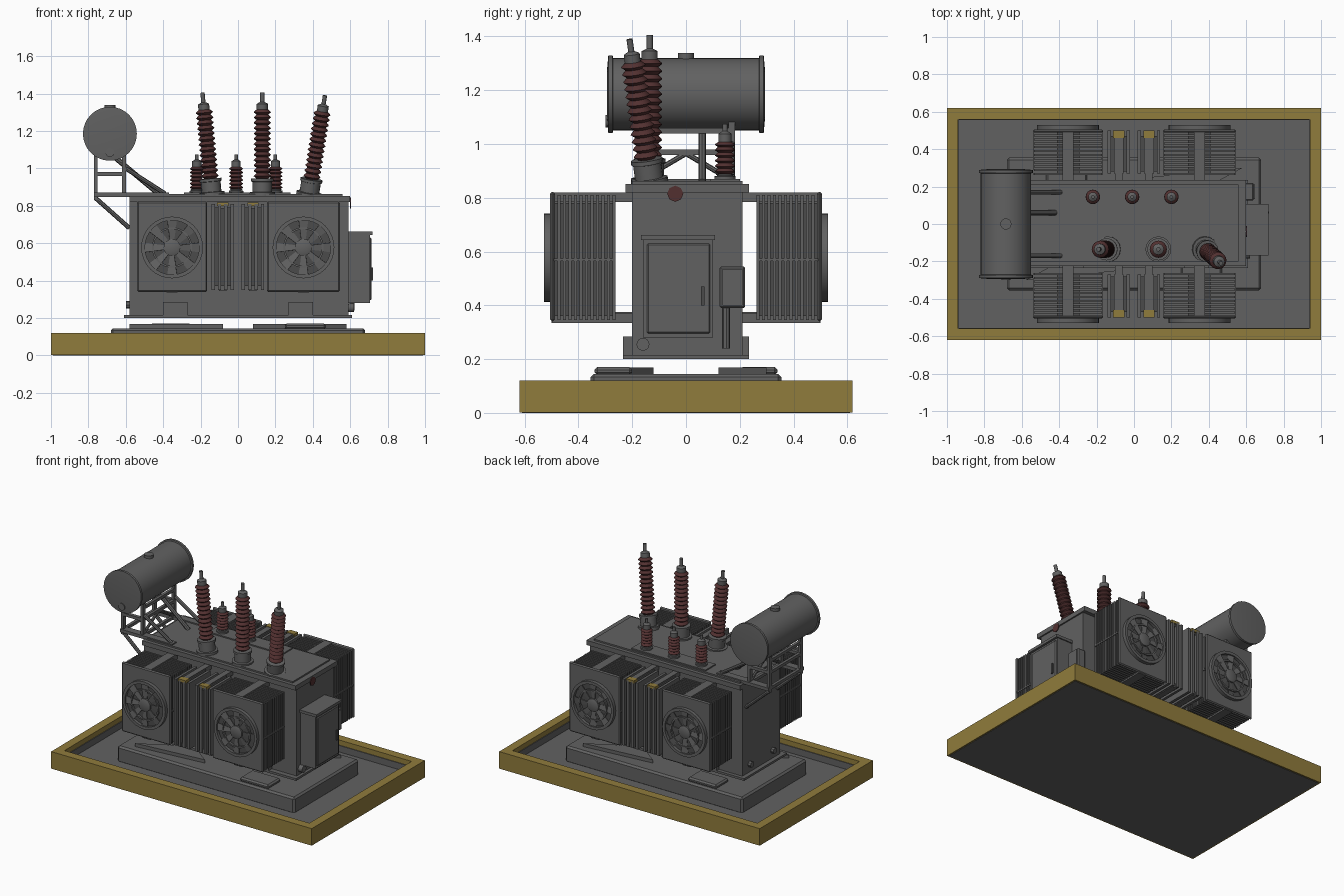
import bpy, bmesh, math
from mathutils import Vector, Matrix

if "Cube" in bpy.data.objects:
    bpy.data.objects.remove(bpy.data.objects["Cube"])


def material(name, rgb):
    m = bpy.data.materials.new(name)
    m.use_nodes = True
    m.diffuse_color = (*rgb, 1)
    bsdf = next(n for n in m.node_tree.nodes if n.type == 'BSDF_PRINCIPLED')
    bsdf.inputs["Base Color"].default_value = (*rgb, 1)
    bsdf.inputs["Roughness"].default_value = 0.7
    return m


GRAY = material("steel gray", (0.12, 0.12, 0.12))
DARK = material("recess dark gray", (0.07, 0.07, 0.07))
YELLOW = material("safety yellow", (0.28, 0.2, 0.045))
RED = material("porcelain brown", (0.085, 0.03, 0.03))


def finish(name, bm, mats, smooth=False):
    bmesh.ops.recalc_face_normals(bm, faces=bm.faces)
    me = bpy.data.meshes.new(name)
    bm.to_mesh(me)
    bm.free()
    for m in mats:
        me.materials.append(m)
    if smooth:
        for p in me.polygons:
            p.use_smooth = True
        me.set_sharp_from_angle(angle=math.radians(35))
    ob = bpy.data.objects.new(name, me)
    bpy.context.collection.objects.link(ob)
    return ob


def boxes(name, spans, mat=GRAY, bevel=0):
    """One object from (x0, x1, y0, y1, z0, z1) blocks."""
    bm = bmesh.new()
    for x0, x1, y0, y1, z0, z1 in spans:
        mid = Vector((x0 + x1, y0 + y1, z0 + z1)) / 2
        size = Matrix.Diagonal((abs(x1 - x0), abs(y1 - y0), abs(z1 - z0), 1))
        bmesh.ops.create_cube(bm, size=1, matrix=Matrix.Translation(mid) @ size)
    ob = finish(name, bm, [mat])
    if bevel:
        mod = ob.modifiers.new("edge", 'BEVEL')
        mod.width, mod.segments = bevel, 1
    return ob


def lathe(name, profile, base, tip, mats=(GRAY,), seg=20):
    """Turn (radius, height, material) points about the line base-tip."""
    base, tip = Vector(base), Vector(tip)
    turn = (tip - base).to_track_quat('Z', 'Y')
    bm = bmesh.new()
    rings = []
    for r, h, _ in profile:
        rings.append([bm.verts.new(base + turn @ Vector(
            (r * math.cos(a), r * math.sin(a), h)))
            for a in (math.tau * i / seg for i in range(seg))])
    for k in range(len(rings) - 1):
        for i in range(seg):
            j = (i + 1) % seg
            f = bm.faces.new((rings[k][i], rings[k][j], rings[k + 1][j], rings[k + 1][i]))
            f.material_index = profile[k][2]
    for ring, p in ((rings[0], profile[0]), (rings[-1], profile[-1])):
        bm.faces.new(ring).material_index = p[2]
    return finish(name, bm, mats, True)


def rod(name, a, b, r, mat=GRAY, seg=8):
    length = (Vector(b) - Vector(a)).length
    return lathe(name, [(r, 0, 0), (r, length, 0)], a, b, [mat], seg)


def prism(name, outline, z0, z1, mat=GRAY):
    bm = bmesh.new()
    f = bm.faces.new([bm.verts.new((x, y, z0)) for x, y in outline])
    top = bmesh.ops.extrude_face_region(bm, geom=[f])
    bmesh.ops.translate(bm, vec=(0, 0, z1 - z0),
                        verts=[v for v in top["geom"] if isinstance(v, bmesh.types.BMVert)])
    return finish(name, bm, [mat])


# Containment base: floor slab, yellow kerb, plinth
boxes("base_floor", [(-0.99, 0.99, -0.61, 0.61, 0, 0.04)])
boxes("kerb", [(-1, 1, s * 0.56, s * 0.62, 0.002, 0.12) for s in (-1, 1)]
      + [(s * 0.94, s, -0.56, 0.56, 0.002, 0.12) for s in (-1, 1)], YELLOW)
boxes("kerb_liner", [(-0.94, 0.94, s * 0.555, s * 0.561, 0.04, 0.085) for s in (-1, 1)]
      + [(s * 0.935, s * 0.941, -0.56, 0.56, 0.04, 0.085) for s in (-1, 1)])
boxes("plinth", [(-0.68, 0.68, -0.355, 0.355, 0.03, 0.145)], GRAY, 0.012)
for s in (-1, 1):
    boxes("plinth_pad", [(s * 0.25, s * 0.47, -s * 0.34, -s * 0.2, 0.14, 0.17)], GRAY, 0.01)
    prism("plinth_wedge", [(-s * 0.58, -s * 0.3), (-s * 0.08, -s * 0.25), (-s * 0.25, -s * 0.12)],
          0.14, 0.168)

# Main tank with base flange, lid and jacking pads
boxes("tank", [(-0.58, 0.59, -0.2, 0.21, 0.21, 0.83)])
boxes("tank_flange", [(-0.61, 0.61, -0.235, 0.235, 0.2, 0.215)])
boxes("tank_lid", [(-0.58, 0.6, -0.225, 0.235, 0.82, 0.852)])
boxes("lid_plate", [(-0.56, 0.56, -0.2, 0.21, 0.85, 0.862)])
boxes("jacking_pads", [(x - 0.065, x + 0.065, s * 0.19, s * 0.235, 0.21, 0.285)
                       for x in (-0.335, 0.335) for s in (-1, 1)])
boxes("bushing_plate", [(-0.29, 0.28, 0.09, 0.2, 0.86, 0.87)])
lathe("rust_mark", [(0.03, 0, 0), (0.03, 0.004, 0)], (0.6, -0.04, 0.815), (0.7, -0.04, 0.815), [RED], 8)
for y in (-0.12, 0.13):
    rod("drain_valve", (-0.58, y, 0.27), (-0.6, y, 0.27), 0.02)

# Control cabinet and small switch box on the left end
boxes("cabinet", [(0.58, 0.705, -0.16, 0.1, 0.28, 0.645)])
boxes("cabinet_roof", [(0.58, 0.72, -0.168, 0.108, 0.643, 0.662)])
boxes("cabinet_door", [(0.7, 0.713, -0.145, 0.09, 0.295, 0.63)], GRAY, 0.005)
boxes("cabinet_handle", [(0.71, 0.722, 0.055, 0.068, 0.4, 0.47)], DARK)
boxes("switch_box", [(0.58, 0.64, 0.125, 0.22, 0.39, 0.545)], GRAY, 0.006)
boxes("switch_box_door", [(0.638, 0.646, 0.135, 0.21, 0.4, 0.535)])
rod("switch_conduit", (0.61, 0.15, 0.24), (0.61, 0.15, 0.4), 0.014)
rod("tank_valve", (0.58, -0.16, 0.255), (0.62, -0.16, 0.255), 0.024, GRAY, 14)


# Cooling fan: shroud ring, hub, guard ring and blades on the radiator face
def fan(x, s):
    z = 0.577
    front, out = Vector((x, s * 0.503, z)), Vector((x, s * 0.6, z))
    lathe("fan_recess", [(0.15, 0, 0), (0.15, 0.006, 0)], front, out, [DARK], 32)
    for r0, r1, d in ((0.145, 0.165, 0.026), (0.098, 0.108, 0.02)):
        lathe("fan_ring", [(r0, 0, 0), (r1, 0, 0), (r1, d, 0), (r0, d, 0), (r0, 0, 0)],
              front, out, seg=32)
    lathe("fan_hub", [(0.045, 0, 0), (0.045, 0.02, 0), (0.03, 0.026, 0)], front, out, seg=16)
    bm = bmesh.new()
    for i in range(8):
        turn = Matrix.Translation((x, s * 0.511, z)) @ Matrix.Rotation(math.tau * i / 8, 4, 'Y')
        corners = [turn @ Vector(c) for c in (
            (0.04, 0, -0.012), (0.148, s * 0.006, -0.026), (0.148, s * 0.012, 0.026), (0.04, s * 0.008, 0.012))]
        bm.faces.new([bm.verts.new(c) for c in corners])
    blades = finish("fan_blades", bm, [GRAY])
    blades.modifiers.new("thickness", 'SOLIDIFY').thickness = 0.004


# Radiators on both long sides
for s in (-1, 1):
    for x0, x1 in ((-0.54, -0.165), (0.155, 0.545)):
        mid = (x0 + x1) / 2
        fins = [(x0 + 0.005, x1 - 0.005, s * y, s * (y + 0.011), 0.345, 0.81)
                for y in (0.262 + 0.0205 * i for i in range(11))]
        boxes("radiator_fins", fins)
        boxes("radiator_face", [(x0, x1, s * 0.488, s * 0.505, 0.34, 0.822)], GRAY, 0.007)
        boxes("radiator_band", [(x0, x1, s * 0.265, s * 0.49, 0.565, 0.575)])
        boxes("radiator_header", [(mid - 0.03, mid + 0.03, s * 0.19, s * 0.5, z, z + 0.035)
                                  for z in (0.335, 0.785)])
        boxes("radiator_core", [(mid - 0.06, mid + 0.06, s * 0.27, s * 0.49, 0.36, 0.78)], DARK)
        fan(mid, s)
    # Narrow radiator columns between the fans
    for x0 in (-0.142, 0.02):
        boxes("column_fins", [(x, x + 0.018, s * 0.27, s * 0.5, 0.35, 0.81)
                              for x in (x0 + 0.034 * i for i in range(4))])
        boxes("column_core", [(x0 + 0.01, x0 + 0.11, s * 0.28, s * 0.47, 0.37, 0.79)], DARK)
        boxes("column_header", [(x0 + 0.04, x0 + 0.08, s * 0.19, s * 0.49, z, z + 0.03)
                                for z in (0.345, 0.785)])
        boxes("column_cap", [(x0 + 0.03, x0 + 0.09, s * 0.46, s * 0.5, 0.8, 0.818)], YELLOW)


# Bushings: pot, ribbed insulator, cap and terminal
def bushing(name, base, tip, pot, pot_h, shed, sheds, shed_top):
    length = (Vector(tip) - Vector(base)).length
    p = [(pot * 1.3, -0.01, 0), (pot * 1.3, 0.012, 0), (pot, 0.014, 0), (pot, pot_h * 0.8, 0),
         (pot * 1.12, pot_h * 0.82, 0), (pot * 1.12, pot_h, 0)]
    step = (shed_top - pot_h) / sheds
    for i in range(sheds):
        h = pot_h + i * step
        p += [(shed * 0.68, h + 0.001, 1), (shed, h + step * 0.45, 1), (shed * 0.95, h + step * 0.6, 1)]
    p += [(shed * 0.65, shed_top, 0), (shed * 0.65, shed_top + 0.03, 0), (shed * 0.25, shed_top + 0.04, 0),
          (shed * 0.25, length, 0)]
    lathe(name, p, base, tip, [GRAY, RED], 16)


for x, tx, ty, tz in ((-0.14, -0.19, -0.135, 1.405), (0.13, 0.13, -0.135, 1.405), (0.38, 0.465, -0.21, 1.39)):
    bushing("high_voltage_bushing", (x, -0.135, 0.86), (tx, ty, tz), 0.053, 0.085, 0.046, 13, 0.455)
for x in (-0.22, -0.01, 0.2):
    bushing("low_voltage_bushing", (x, 0.145, 0.868), (x, 0.145, 1.075), 0.03, 0.02, 0.038, 6, 0.14)

# Oil conservator drum lying across the right end
cx, cz = -0.685, 1.185
drum = [(0.1, 0, 0), (0.144, 0.004, 0), (0.144, 0.02, 0), (0.135, 0.022, 0),
        (0.135, 0.564, 0), (0.144, 0.566, 0), (0.144, 0.582, 0), (0.1, 0.586, 0)]
lathe("conservator_drum", drum, (cx, -0.293, cz), (cx, 0.293, cz), seg=32)
rod("filler_cap", (cx, 0, 1.31), (cx, 0, 1.338), 0.03, GRAY, 14)
rod("drum_gauge", (cx, -0.28, 1.085), (cx, -0.3, 1.085), 0.024, GRAY, 14)

# Conservator support frame
for y in (-0.17, 0.17):
    boxes("support_posts", [(-0.77, -0.75, y - 0.012, y + 0.012, 0.83, 1.15),
                            (-0.62, -0.6, y - 0.012, y + 0.012, 0.85, 1.1),
                            (-0.77, -0.6, y - 0.012, y + 0.012, 0.96, 0.98),
                            (-0.77, -0.37, y - 0.025, y + 0.025, 0.848, 0.87)])
    rod("lower_brace", (-0.76, y, 0.84), (-0.58, y, 0.68), 0.012)
    rod("upper_brace", (-0.6, y, 1.0), (-0.39, y, 0.865), 0.012)
    rod("cross_brace", (-0.61, y, 0.865), (-0.61, 0, 0.965), 0.01)
boxes("support_crossbars", [(x - 0.01, x + 0.01, -0.17, 0.17, z, z + 0.02)
                            for x in (-0.76, -0.61) for z in (0.85, 0.96, 1.04)])
rod("oil_pipe", (-0.66, 0.06, 1.06), (-0.42, 0.06, 0.86), 0.014)
